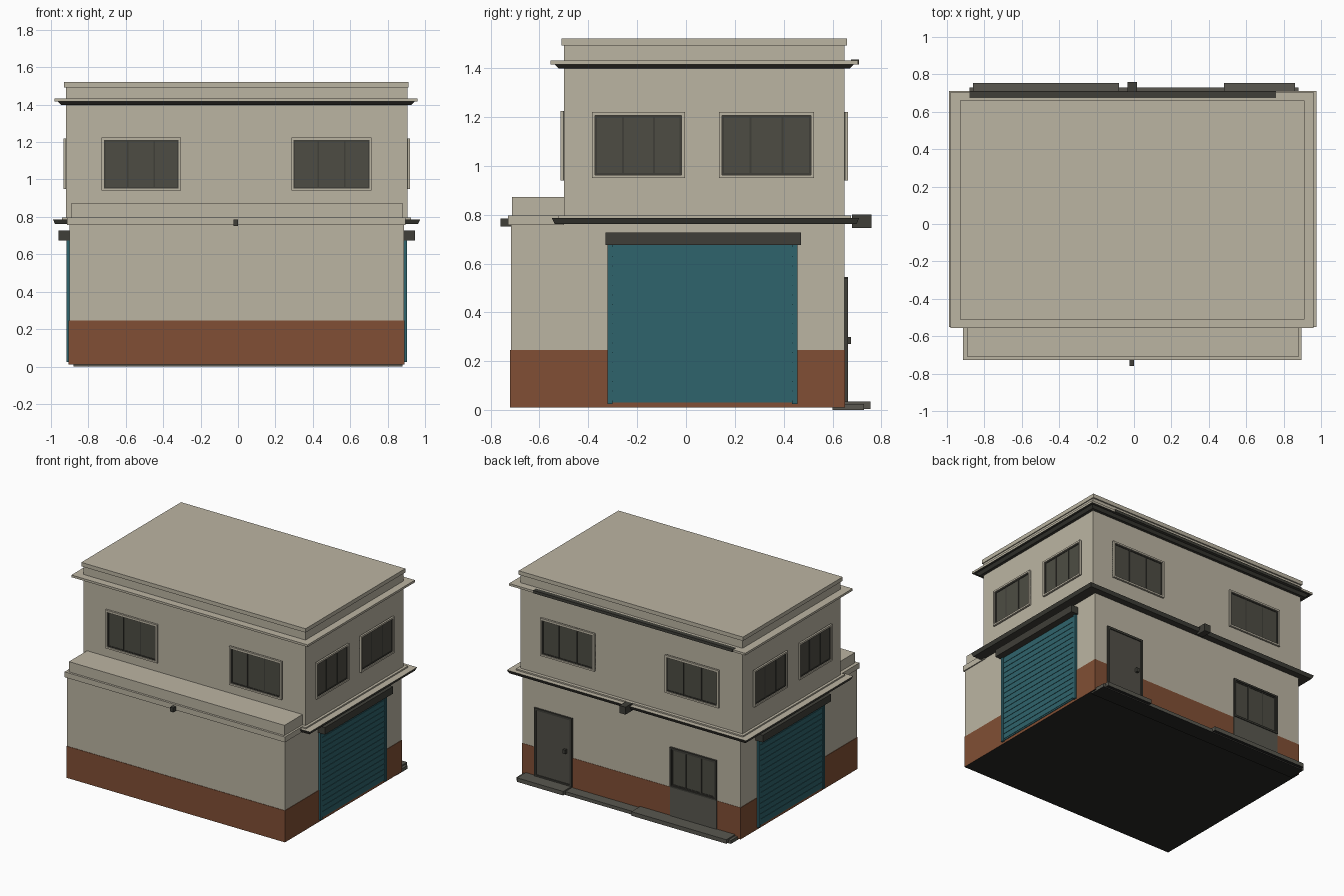
import bpy
import bmesh
from mathutils import Vector

cube = bpy.data.objects.get("Cube")
if cube:
    bpy.data.objects.remove(cube, do_unlink=True)


def material(name, rgb):
    m = bpy.data.materials.new(name)
    m.use_nodes = True
    m.diffuse_color = (*rgb, 1)
    m.node_tree.nodes["Principled BSDF"].inputs["Base Color"].default_value = (*rgb, 1)
    return m


BEIGE = material("beige plaster", (0.50, 0.46, 0.365))
BROWN = material("brown plinth", (0.22, 0.078, 0.035))
TEAL = material("teal shutter", (0.028, 0.125, 0.15))
GLASS = material("dark glass", (0.075, 0.073, 0.057))
DARK = material("dark trim", (0.05, 0.049, 0.04))
DOOR = material("grey door", (0.085, 0.08, 0.065))
UNDER = material("black underside", (0.02, 0.02, 0.018))
CONCRETE = material("grey concrete", (0.10, 0.097, 0.08))


def block(name, x, y, z, mat, under=None, flare=0.0):
    """Box from ranges; optional downward-face material and inward-tapered bottom."""
    bm = bmesh.new()
    bmesh.ops.create_cube(bm, size=1)
    for v in bm.verts:
        low = v.co.z < 0
        v.co = Vector([r[0] if c < 0 else r[1] for c, r in zip(v.co, (x, y, z))])
        if low and flare:
            v.co.x += flare if v.co.x < sum(x) / 2 else -flare
            v.co.y += flare if v.co.y < sum(y) / 2 else -flare
    bm.normal_update()
    mesh = bpy.data.meshes.new(name)
    mesh.materials.append(mat)
    if under:
        mesh.materials.append(under)
        for f in bm.faces:
            f.material_index = 1 if f.normal.z < -0.3 else 0
    bm.to_mesh(mesh)
    bm.free()
    ob = bpy.data.objects.new(name, mesh)
    bpy.context.collection.objects.link(ob)
    return ob


# Wall planes: axis, position, outward direction
WALLS = {
    "front": ("y", -0.50, -1),
    "back": ("y", 0.65, 1),
    "right": ("x", 0.905, 1),
    "left": ("x", -0.92, -1),
    "right_low": ("x", 0.887, 1),
    "left_low": ("x", -0.902, -1),
}


def panel(name, wall, u, z, depth, mat, under=None):
    """Slab standing out from a wall by depth, slightly sunk into it."""
    axis, pos, out = WALLS[wall]
    d = sorted((pos - out * 0.01, pos + out * depth))
    if axis == "y":
        return block(name, u, d, z, mat, under)
    return block(name, d, u, z, mat, under)


def frame(name, wall, u, z, width, depth, mat):
    (a, b), (c, d) = u, z
    panel(name + "_sill", wall, (a, b), (c, c + width), depth, mat)
    panel(name + "_head", wall, (a, b), (d - width, d), depth, mat)
    panel(name + "_jamb_a", wall, (a, a + width), (c, d), depth, mat)
    panel(name + "_jamb_b", wall, (b - width, b), (c, d), depth, mat)


def window(name, wall, u, z, frame_mat=BEIGE):
    panel(name + "_pane", wall, u, z, 0.003, GLASS)
    frame(name + "_frame", wall, u, z, 0.013, 0.014, frame_mat)
    inner_u, inner_z = (u[0] + 0.013, u[1] - 0.013), (z[0] + 0.013, z[1] - 0.013)
    frame(name + "_sash", wall, inner_u, inner_z, 0.008, 0.007, DARK)
    for i in (1, 2):
        m = u[0] + (u[1] - u[0]) * i / 3
        panel(f"{name}_mullion_{i}", wall, (m - 0.004, m + 0.004), z, 0.006, DARK)


# Main masses
block("plinth", (-0.905, 0.89), (-0.72, 0.652), (0.01, 0.245), BROWN, UNDER)
block("lower_walls", (-0.902, 0.887), (-0.717, 0.65), (0.245, 0.77), BEIGE)
block("terrace_parapet", (-0.89, 0.88), (-0.712, -0.45), (0.76, 0.873), BEIGE)
block("terrace_lip", (-0.915, 0.895), (-0.728, -0.5), (0.757, 0.797), BEIGE)
block("upper_walls", (-0.92, 0.905), (-0.50, 0.65), (0.77, 1.5), BEIGE)
block("roof_slab", (-0.93, 0.912), (-0.51, 0.66), (1.493, 1.522), BEIGE)

# Ledges around the building
block("cornice_soffit", (-0.965, 0.945), (-0.54, 0.69), (1.398, 1.418), DARK, flare=0.02)
block("cornice", (-0.98, 0.96), (-0.555, 0.705), (1.416, 1.432), BEIGE, DARK)
block("cornice_back_strip", (-0.88, 0.76), (0.675, 0.709), (1.415, 1.436), DARK)
block("middle_ledge", (-0.99, 0.975), (-0.55, 0.71), (0.762, 0.787), BEIGE, DARK, flare=0.012)
block("middle_ledge_cap", (-0.94, 0.925), (-0.525, 0.675), (0.78, 0.797), BEIGE)

# Drain spouts at the middle of the front and back ledges
block("front_spout", (-0.025, 0.0), (-0.76, -0.71), (0.752, 0.785), DARK)
block("back_spout", (-0.035, 0.015), (0.68, 0.76), (0.745, 0.8), DARK)

# Upper windows
for wall, spans, z in (
    ("front", ((-0.73, -0.305), (0.285, 0.715)), (0.94, 1.225)),
    ("back", ((-0.73, -0.29), (0.29, 0.735)), (0.94, 1.22)),
    ("left", ((-0.385, -0.005), (0.135, 0.525)), (0.95, 1.22)),
    ("right", ((-0.385, -0.005), (0.135, 0.525)), (0.95, 1.22)),
):
    for i, u in enumerate(spans):
        window(f"{wall}_window_{i + 1}", wall, u, z)

# Roller shutters on both sides
SLATS = 16
for side in ("left", "right"):
    wall = side + "_low"
    panel(side + "_shutter", wall, (-0.31, 0.45), (0.03, 0.68), 0.008, TEAL)
    step = 0.63 / SLATS
    for i in range(SLATS):
        z = 0.04 + i * step
        panel(f"{side}_slat_{i + 1}", wall, (-0.30, 0.435), (z, z + step - 0.003), 0.011, TEAL)
    for k, u in (("front", (-0.322, -0.30)), ("back", (0.435, 0.457))):
        panel(f"{side}_{k}_rail", wall, u, (0.025, 0.68), 0.016, TEAL)
    panel(side + "_shutter_housing", wall, (-0.33, 0.47), (0.675, 0.728), 0.058, DARK)

# Back entrance door
panel("back_door", "back", (0.48, 0.78), (0.03, 0.53), 0.006, DOOR)
frame("back_door_frame", "back", (0.475, 0.785), (0.03, 0.54), 0.016, 0.013, DARK)
panel("back_door_handle", "back", (0.52, 0.54), (0.27, 0.30), 0.025, DARK)

# Glazed back door with a solid lower panel
window("glazed_door", "back", (-0.71, -0.33), (0.25, 0.545), DARK)
panel("glazed_door_panel", "back", (-0.71, -0.33), (0.03, 0.255), 0.008, CONCRETE)

# Low paving along the back
block("back_paving", (-0.88, 0.88), (0.6, 0.73), (0.0, 0.025), CONCRETE, UNDER)
for i, x in enumerate(((-0.86, -0.08), (0.48, 0.86))):
    block(f"back_step_{i + 1}", x, (0.62, 0.755), (0.005, 0.035), CONCRETE, UNDER)
